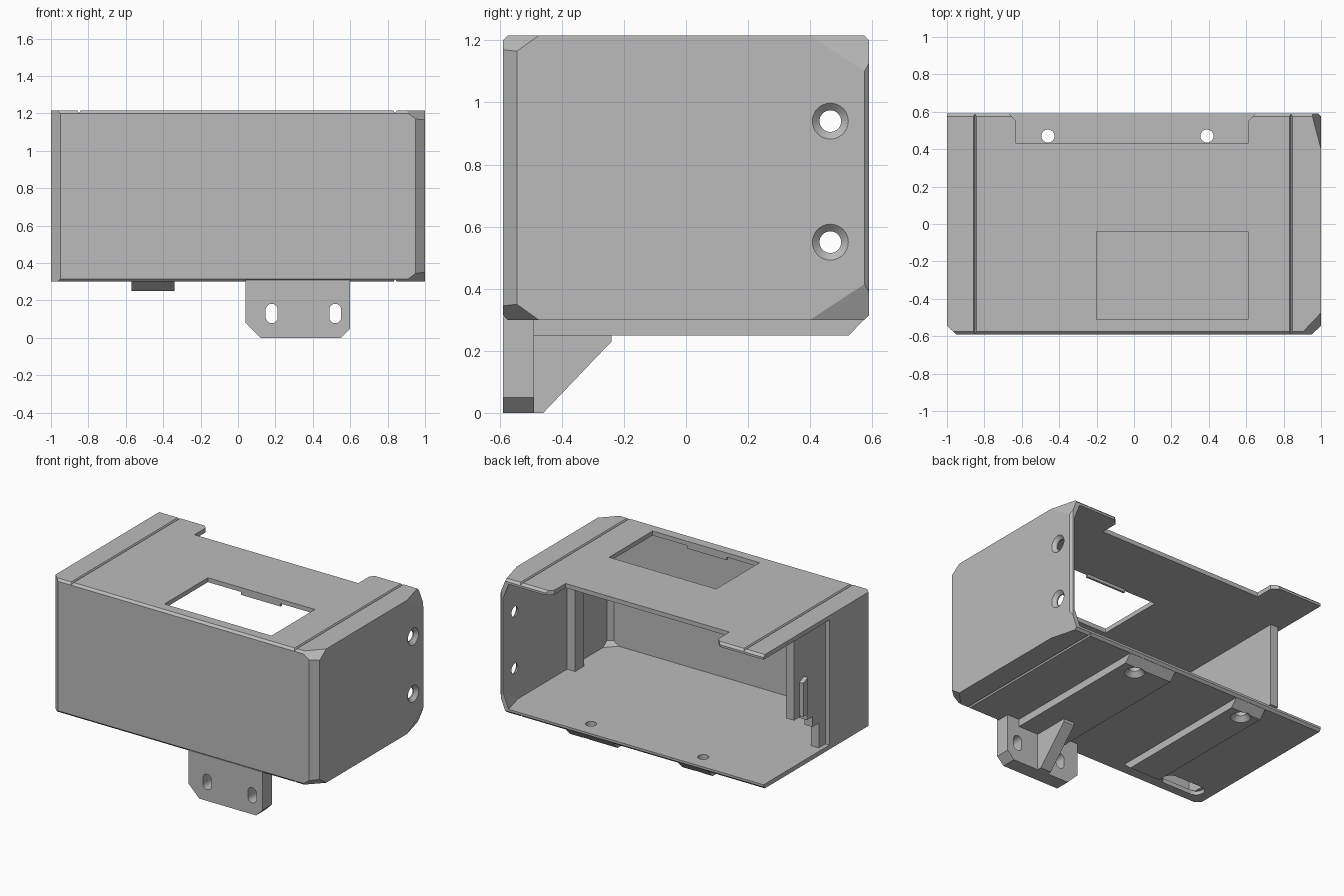
import bpy, bmesh, math
from mathutils import Vector

old = bpy.data.objects.get("Cube")
if old:
    bpy.data.objects.remove(old, do_unlink=True)

grey = bpy.data.materials.new("light grey plastic")
grey.use_nodes = True
colour = (0.5, 0.5, 0.5, 1)
grey.diffuse_color = colour
grey.node_tree.nodes["Principled BSDF"].inputs["Base Color"].default_value = colour

BOTTOM, TOP, DEPTH = 0.3, 1.215, 0.59
MID = (BOTTOM + TOP) / 2
HALF = (TOP - BOTTOM) / 2
WALL = 0.03


def finish(name, bm):
    bmesh.ops.recalc_face_normals(bm, faces=bm.faces)
    mesh = bpy.data.meshes.new(name)
    bm.to_mesh(mesh)
    bm.free()
    mesh.materials.append(grey)
    obj = bpy.data.objects.new(name, mesh)
    bpy.context.collection.objects.link(obj)
    return obj


def prism(name, points, axis, lo, hi):
    """Extrude a 2D outline along one axis."""
    bm = bmesh.new()
    verts = []
    for a, b in points:
        co = [a, b]
        co.insert(axis, lo)
        verts.append(bm.verts.new(co))
    face = bm.faces.new(verts)
    new = bmesh.ops.extrude_face_region(bm, geom=[face])["geom"]
    shift = Vector((0, 0, 0))
    shift[axis] = hi - lo
    bmesh.ops.translate(bm, vec=shift, verts=[g for g in new if isinstance(g, bmesh.types.BMVert)])
    return finish(name, bm)


def box(name, x, y, z):
    return prism(name, [(x[0], y[0]), (x[1], y[0]), (x[1], y[1]), (x[0], y[1])], 2, *z)


def stadium(name, centre, radius, stretch, axis, lo, hi, steps=24):
    """Round hole, lengthened by (a, b) along its two outline axes."""
    pts = []
    for i in range(steps):
        t = 2 * math.pi * (i + 0.5) / steps
        c, s = math.cos(t), math.sin(t)
        pts.append((centre[0] + radius * c + math.copysign(stretch[0], c),
                    centre[1] + radius * s + math.copysign(stretch[1], s)))
    return prism(name, pts, axis, lo, hi)


def cone(name, centre, axis, r1, r2, depth):
    """Countersink along +x or +z, centred on its own depth."""
    bm = bmesh.new()
    bmesh.ops.create_cone(bm, cap_ends=True, segments=32, radius1=r1, radius2=r2, depth=depth)
    obj = finish(name, bm)
    if axis == 0:
        obj.rotation_euler.y = math.pi / 2
    obj.location = centre
    return obj


def combine(obj, others, operation="DIFFERENCE"):
    for other in others:
        other.hide_render = True
        mod = obj.modifiers.new("cut", "BOOLEAN")
        mod.operation, mod.solver, mod.object = operation, "EXACT", other
        bpy.context.view_layer.update()
        bpy.context.view_layer.objects.active = obj
        bpy.ops.object.modifier_apply(modifier=mod.name)
        bpy.data.objects.remove(other, do_unlink=True)


def faceted(name, x, y, z, planes, inset=0):
    """Block with edges and corners sliced off by planes."""
    obj = box(name, x, y, z)
    bm = bmesh.new()
    bm.from_mesh(obj.data)
    for a, b, c in planes:
        a, b, c = Vector(a), Vector(b), Vector(c)
        n = (b - a).cross(c - a).normalized()
        if n.dot(a - Vector((0, 0, MID))) < 0:
            n = -n
        cut = bmesh.ops.bisect_plane(bm, geom=bm.verts[:] + bm.edges[:] + bm.faces[:], dist=1e-5,
                                     plane_co=a - n * inset, plane_no=n, clear_outer=True)
        edges = [g for g in cut["geom_cut"] if isinstance(g, bmesh.types.BMEdge)]
        if edges:
            bmesh.ops.edgeloop_fill(bm, edges=edges)
    bmesh.ops.recalc_face_normals(bm, faces=bm.faces)
    bm.to_mesh(obj.data)
    bm.free()
    return obj


# Slicing planes: front uprights and right-hand corners, then the small edge chamfers
big, small = [], []
for s in (-1, 1):
    big.append([(s, -0.545, 0), (s * 0.95, -DEPTH, 0), (s, -0.545, 1)])
    e = MID + s * HALF
    big.append([(1, -0.475, e), (0.89, -DEPTH, e), (1, -0.545, e - s * 0.05)])
    big.append([(1, 0.4, e), (0.95, DEPTH, e), (1, DEPTH, e - s * 0.125)])
    for f in (-1, 1):
        small.append([(0, f * DEPTH, e - s * 0.015), (1, f * DEPTH, e - s * 0.015),
                      (0, f * (DEPTH - 0.015), e)])
small.append([(1, DEPTH - 0.015, 0), (1, DEPTH - 0.015, 1), (1 - 0.015, DEPTH, 0)])

# Hollow case, open at the back
case = faceted("case_shell", (-1, 1), (-DEPTH, DEPTH), (BOTTOM, TOP), big + small)
cavity = faceted("cavity", (-0.97, 0.97), (-0.56, 0.8), (BOTTOM + WALL, TOP - WALL), big, WALL)
cutters = [
    cavity,
    box("side_opening", (-1.1, -0.9), (-0.12, 0.8), (BOTTOM + WALL, TOP - WALL)),
    box("top_window", (-0.2, 0.61), (-0.51, -0.04), (1.1, 1.3)),
    prism("back_notch", [(-0.63, 0.43), (0.61, 0.43), (0.61, 0.55), (0.65, 0.59), (0.65, 0.7),
                         (-0.67, 0.7), (-0.67, 0.59), (-0.63, 0.55)], 2, 1.1, 1.3),
    stadium("floor_slot", (-0.78, -0.46), 0.055, (0.1, 0), 2, 0.2, 0.36),
]
# Thin hinge grooves across top and bottom
for x, z, d in ((-0.85, TOP, -1), (0.84, TOP, -1), (0.84, BOTTOM, 1)):
    cutters.append(prism("groove", [(x - 0.01, z - d * 0.002), (x + 0.01, z - d * 0.002),
                                    (x, z + d * 0.014)], 1, -0.7, 0.7))
# Countersunk screw holes in the right wall
for z in (0.55, 0.94):
    cutters.append(stadium("side_hole", (0.465, z), 0.035, (0, 0), 0, 0.9, 1.1))
    cutters.append(cone("side_sink", (0.99, 0.465, z), 0, 0.034, 0.06, 0.024))
combine(case, cutters)

# Mounting pads under the floor, with sloping ends
pads = []
for name, x0, x1, front in (("right_pad", 0.15, 0.51, -0.49), ("left_pad", -0.57, -0.34, -0.44)):
    pads.append(prism(name, [(-0.5, 0.302), (front, 0.25), (0.525, 0.25), (0.575, 0.302)], 0, x0, x1))
for x, pad in zip((0.39, -0.46), pads):
    for part in (case, pad):
        combine(part, [stadium("floor_hole", (x, 0.47), 0.035, (0, 0), 2, 0.2, 0.4),
                       cone("floor_sink", (x, 0.47, 0.265), 2, 0.065, 0.034, 0.034)])

# Front mounting tab with two upright slots and a gusset behind
tab = prism("front_tab", [(0.04, 0.31), (0.04, 0.08), (0.12, 0), (0.55, 0), (0.6, 0.05), (0.6, 0.31)],
            1, -DEPTH, -0.49)
combine(tab, [stadium("tab_slot", (x, 0.13), 0.032, (0, 0.02), 1, -0.7, -0.4) for x in (0.18, 0.52)])
prism("tab_gusset", [(-0.495, 0), (-0.46, 0), (-0.24, 0.23), (-0.24, 0.26), (-0.495, 0.26)],
      0, 0.28, 0.36)

# Recessed left inner wall with a stepped rear edge, and the latch bar on it
prism("left_inner_wall", [(-0.565, 0.325), (-0.05, 0.325), (-0.05, 0.5), (0.02, 0.5), (0.02, 0.57),
                          (0.08, 0.57), (0.08, 0.62), (0.22, 0.62), (0.22, 1.19), (-0.565, 1.19)],
      0, -0.97, -0.91)
prism("latch_bar", [(0.11, 0.63), (0.16, 0.63), (0.16, 0.86), (0.11, 0.88)], 0, -1, -0.965)

# Post against the right wall, and small clips under the window edges
box("right_inner_post", (0.91, 0.975), (-0.2, -0.1), (0.325, 1.19))
for name, y in (("window_clip_front", -0.525), ("window_clip_back", -0.04)):
    box(name, (0.05, 0.35), (y, y + 0.015), (1.165, 1.19))
